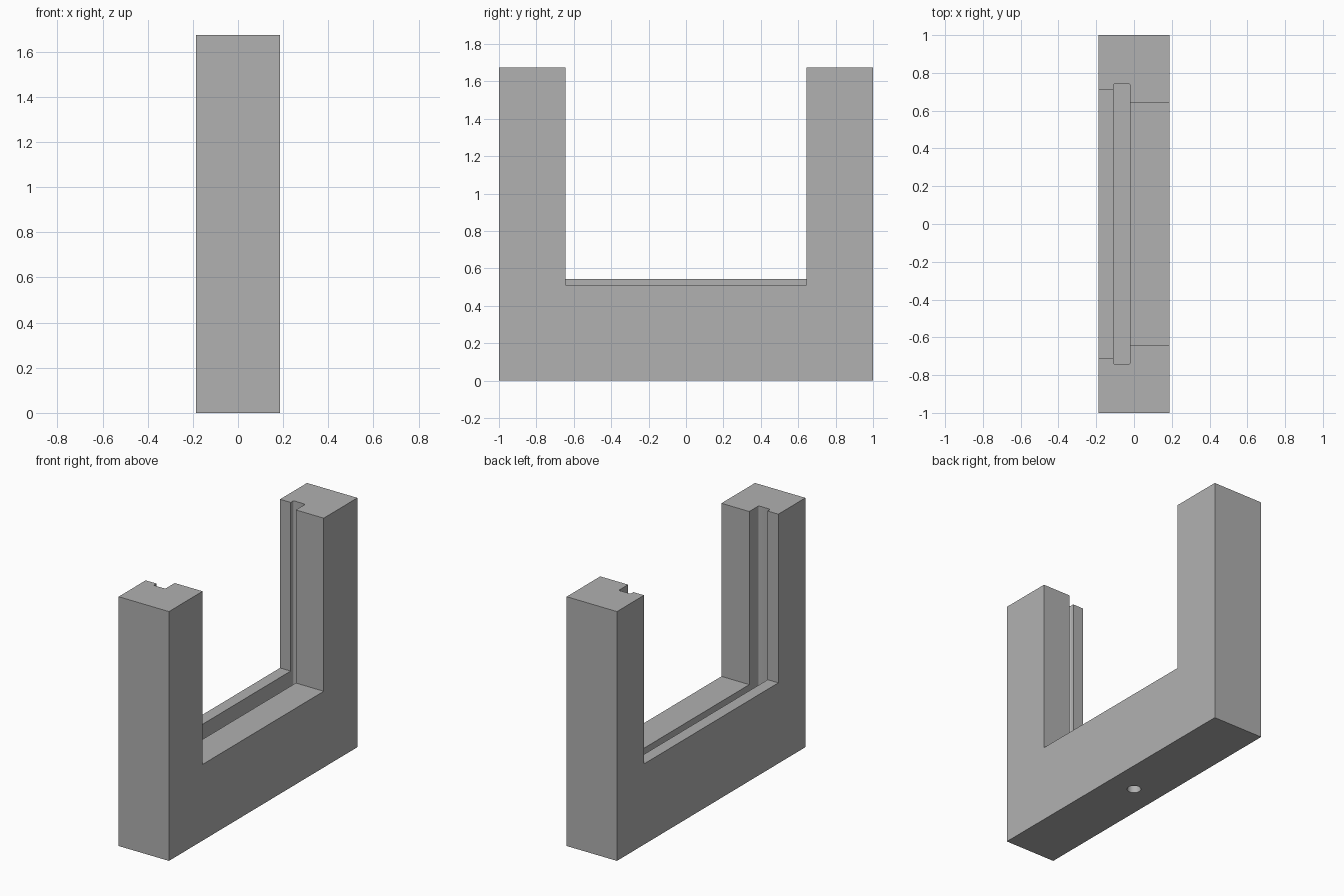
import bpy, bmesh

if "Cube" in bpy.data.objects:
    bpy.data.objects.remove(bpy.data.objects["Cube"], do_unlink=True)

HALF_X, HEIGHT = 0.187, 1.675

grey = bpy.data.materials.new("plain_grey")
grey.use_nodes = True
colour = (0.44, 0.44, 0.44, 1)
grey.diffuse_color = colour
grey.node_tree.nodes["Principled BSDF"].inputs["Base Color"].default_value = colour


def add_object(name, bm):
    mesh = bpy.data.meshes.new(name)
    bm.to_mesh(mesh)
    bm.free()
    obj = bpy.data.objects.new(name, mesh)
    bpy.context.collection.objects.link(obj)
    mesh.materials.append(grey)
    return obj


def box(name, x0, x1, half_y, z0, z1, fillet=0):
    """Box centred on y, with optional rounded vertical edges."""
    bm = bmesh.new()
    bmesh.ops.create_cube(bm, size=1)
    for v in bm.verts:
        v.co = (x1 if v.co.x > 0 else x0,
                half_y if v.co.y > 0 else -half_y,
                z1 if v.co.z > 0 else z0)
    if fillet:
        upright = [e for e in bm.edges
                   if abs(e.verts[0].co.z - e.verts[1].co.z) > 0.1]
        bmesh.ops.bevel(bm, geom=upright, offset=fillet, segments=4,
                        profile=0.5, affect='EDGES')
    return add_object(name, bm)


def cut(target, cutter):
    cutter.hide_render = True
    mod = target.modifiers.new(cutter.name, 'BOOLEAN')
    mod.operation = 'DIFFERENCE'
    mod.solver = 'EXACT'
    mod.object = cutter
    bpy.context.view_layer.objects.active = target
    bpy.ops.object.modifier_apply(modifier=mod.name)
    bpy.data.objects.remove(cutter, do_unlink=True)


# Solid block that becomes the U-shaped frame
frame = box("slotted_frame", -HALF_X, HALF_X, 1, 0, HEIGHT)

# Main opening on the wide side, and the wider, shallower one on the thin lip
cut(frame, box("wide_opening", -0.06, 0.3, 0.643, 0.512, 2))
cut(frame, box("lip_opening", -0.3, -0.06, 0.713, 0.542, 2))

# Panel groove running down both posts and along the sill
cut(frame, box("panel_groove", -0.108, -0.02, 0.743, 0.412, 2, fillet=0.01))

# Blind mounting hole in the underside
bm = bmesh.new()
bmesh.ops.create_cone(bm, cap_ends=True, segments=32, radius1=0.043,
                      radius2=0.043, depth=0.5)
cut(frame, add_object("mounting_hole", bm))

# Smooth hole and fillets, keep edges sharp
bpy.ops.object.select_all(action='DESELECT')
frame.select_set(True)
bpy.context.view_layer.objects.active = frame
bpy.ops.object.shade_smooth_by_angle(angle=0.6)
